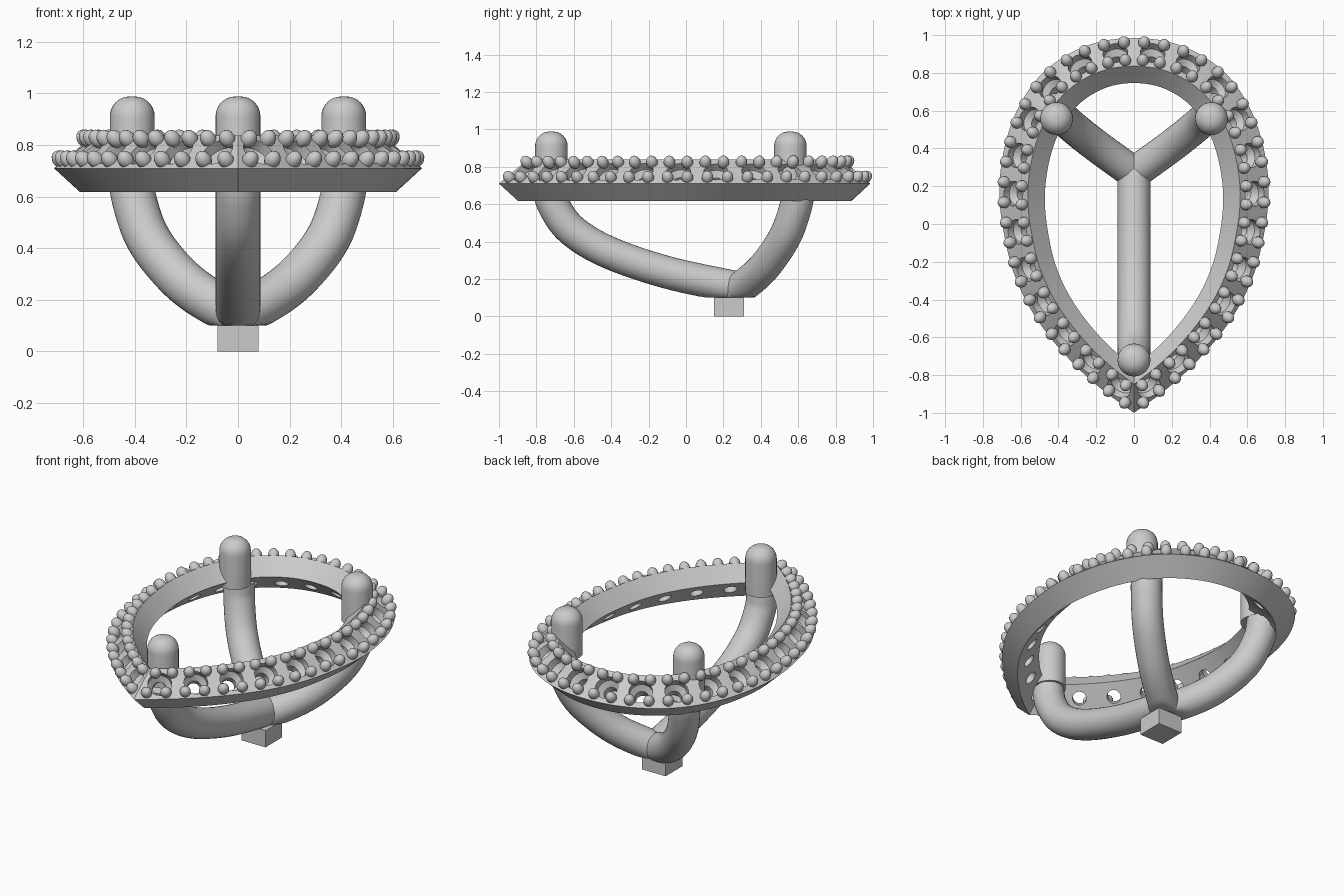
import bpy, bmesh, math
from mathutils import Vector, Matrix

if "Cube" in bpy.data.objects:
    bpy.data.objects.remove(bpy.data.objects["Cube"])


def finish(name, bm, angle=35):
    bmesh.ops.recalc_face_normals(bm, faces=bm.faces)
    me = bpy.data.meshes.new(name)
    bm.to_mesh(me)
    bm.free()
    ob = bpy.data.objects.new(name, me)
    bpy.context.collection.objects.link(ob)
    smooth(ob, angle)
    return ob


def smooth(ob, angle=35):
    bpy.ops.object.select_all(action='DESELECT')
    ob.select_set(True)
    bpy.context.view_layer.objects.active = ob
    bpy.ops.object.shade_smooth_by_angle(angle=math.radians(angle))


def spline(pts, steps, first=None, last=None):
    """Catmull-Rom through pts, with optional phantom end points."""
    pts = [Vector(p) for p in pts]
    a = Vector(first) if first else 2 * pts[0] - pts[1]
    b = Vector(last) if last else 2 * pts[-1] - pts[-2]
    q = [a] + pts + [b]
    out = []
    for i in range(1, len(q) - 2):
        for k in range(steps):
            t = k / steps
            out.append(0.5 * (2 * q[i] + (q[i+1] - q[i-1]) * t
                       + (2*q[i-1] - 5*q[i] + 4*q[i+1] - q[i+2]) * t * t
                       + (3*q[i] - q[i-1] - 3*q[i+1] + q[i+2]) * t ** 3))
    return out + [pts[-1]]


def skin(bm, rings, closed=False):
    """Bridge rings of vertices; cap the ends if open."""
    rings = [[bm.verts.new(p) for p in r] for r in rings]
    n = len(rings[0])
    for i in range(len(rings) if closed else len(rings) - 1):
        r, s = rings[i], rings[(i + 1) % len(rings)]
        for j in range(n):
            bm.faces.new((r[j], r[(j+1) % n], s[(j+1) % n], s[j]))
    if not closed:
        bm.faces.new(rings[0])
        bm.faces.new(rings[-1])


def lathe(bm, profile, mat, sides=24):
    skin(bm, [[mat @ Vector((r * math.cos(2*math.pi*k/sides),
                             r * math.sin(2*math.pi*k/sides), z))
               for k in range(sides)] for r, z in profile])


# Pear outline (right half, round end to tip), measured by arc length
HALF = [(0, .985), (.2, .96), (.38, .88), (.52, .76), (.62, .6), (.68, .43),
        (.71, .25), (.71, .1), (.685, -.07), (.64, -.25), (.565, -.42),
        (.46, -.58), (.32, -.74), (.165, -.88), (0, -1)]
path = spline([(x, y, 0) for x, y in HALF], 12, first=(-.2, .96, 0))
cum = [0]
for p, q in zip(path, path[1:]):
    cum.append(cum[-1] + (q - p).length)


def outline(u):
    s = min(max(u, 0), 1) * cum[-1]
    i = next(k for k in range(1, len(cum)) if cum[k] >= s - 1e-9)
    return path[i-1].lerp(path[i], (s - cum[i-1]) / (cum[i] - cum[i-1]))


def place(p, d, z, side=1):
    return Vector((side * p.x * (1 - d / .71), p.y * (1 - d / .99), z))


# Halo ring: tilted rectangular section following the pear
SECTION = [(0, .71), (.15, .838), (.24, .75), (.1, .618)]
N = 60
loop = [(outline(i / N), 1) for i in range(N + 1)]
loop += [(outline(i / N), -1) for i in range(N - 1, 0, -1)]
bm = bmesh.new()
skin(bm, [[place(p, d, z, sd) for d, z in SECTION] for p, sd in loop], closed=True)
ring = finish("halo_ring", bm)


def frame(u, d, side):
    """Matrix on the sloped upper face with local z along its normal."""
    p = outline(u)
    pos = place(p, d, .71 + d * .128 / .15, side)
    t = place(outline(u + .008), d, 0, side) - place(outline(u - .008), d, 0, side)
    t.normalize()
    up = place(p, .15, .838, side) - place(p, 0, .71, side)
    n = t.cross(up).normalized()
    if n.z < 0:
        n = -n
    m = Matrix((t, n.cross(t), n)).transposed().to_4x4()
    m.translation = pos
    return m


# Stone seats with through holes, cut out of the ring
COUNT = 12
bm = bmesh.new()
for side in (1, -1):
    for i in range(COUNT):
        lathe(bm, [(.038, -.22), (.038, -.075), (.066, -.045), (.066, .06)],
              frame((i + .5) / COUNT, .074, side))
cutter = finish("seat_cutter", bm)
cutter.hide_render = True
mod = ring.modifiers.new("seats", 'BOOLEAN')
mod.operation = 'DIFFERENCE'
mod.solver = 'EXACT'
mod.use_self = True
mod.object = cutter
dg = bpy.context.evaluated_depsgraph_get()
cut = bpy.data.meshes.new_from_object(ring.evaluated_get(dg))
ring.modifiers.clear()
ring.data = cut
bpy.data.objects.remove(cutter)
smooth(ring)

# Two rows of small holding beads
for name, d in (("outer_beads", .03), ("inner_beads", .125)):
    bm = bmesh.new()
    for side in (1, -1):
        for j in range(2 * COUNT):
            m = frame((j + .5) / (2 * COUNT), d, side)
            bmesh.ops.create_uvsphere(
                bm, u_segments=14, v_segments=10, radius=.031,
                matrix=m @ Matrix.Translation((0, 0, .01)) @ Matrix.Diagonal((1, 1, 1.25, 1)))
    finish(name, bm, 60)


# Curved arms, each lying in a vertical plane, flattened at the base
R = .087


def arm(name, pts):
    c = spline(pts, 8)
    flat = Vector((pts[-1][0] - pts[0][0], pts[-1][1] - pts[0][1], 0))
    s = flat.cross(Vector((0, 0, 1))).normalized()
    rings = []
    for i, p in enumerate(c):
        t = (c[min(i + 1, len(c) - 1)] - c[max(i - 1, 0)]).normalized()
        n = s.cross(t)
        ring_pts = [p + R * (math.cos(a) * s + math.sin(a) * n)
                    for a in (2 * math.pi * k / 32 for k in range(32))]
        for v in ring_pts:
            v.z = max(v.z, .1)
        rings.append(ring_pts)
    bm = bmesh.new()
    skin(bm, rings)
    finish(name, bm, 40)


arm("front_arm", [(0, -.735, .7), (0, -.71, .6), (0, -.615, .465), (0, -.42, .345),
                  (0, -.1, .235), (0, .27, .155)])
for side, label in ((1, "right"), (-1, "left")):
    arm(label + "_back_arm", [(side * x, y, z) for x, y, z in
        ((.415, .605, .7), (.405, .59, .6), (.355, .54, .45), (.265, .465, .325),
         (.16, .385, .23), (0, .27, .135))])

# Domed prong tips
DOME = [(R, .71), (R, .91)] + [(.012 + .075 * math.cos(a), .91 + .078 * math.sin(a))
        for a in (math.pi / 2 * k / 8 for k in range(1, 9))]
for name, x, y in (("front_prong", 0, -.72), ("right_prong", .41, .558),
                   ("left_prong", -.41, .558)):
    bm = bmesh.new()
    lathe(bm, DOME, Matrix.Translation((x, y, 0)), 32)
    finish(name, bm, 40)

# Square base peg
bm = bmesh.new()
bmesh.ops.create_cube(bm, size=1, matrix=Matrix.Translation((0, .23, .0505))
                      @ Matrix.Diagonal((.16, .16, .101, 1)))
finish("base_peg", bm)
